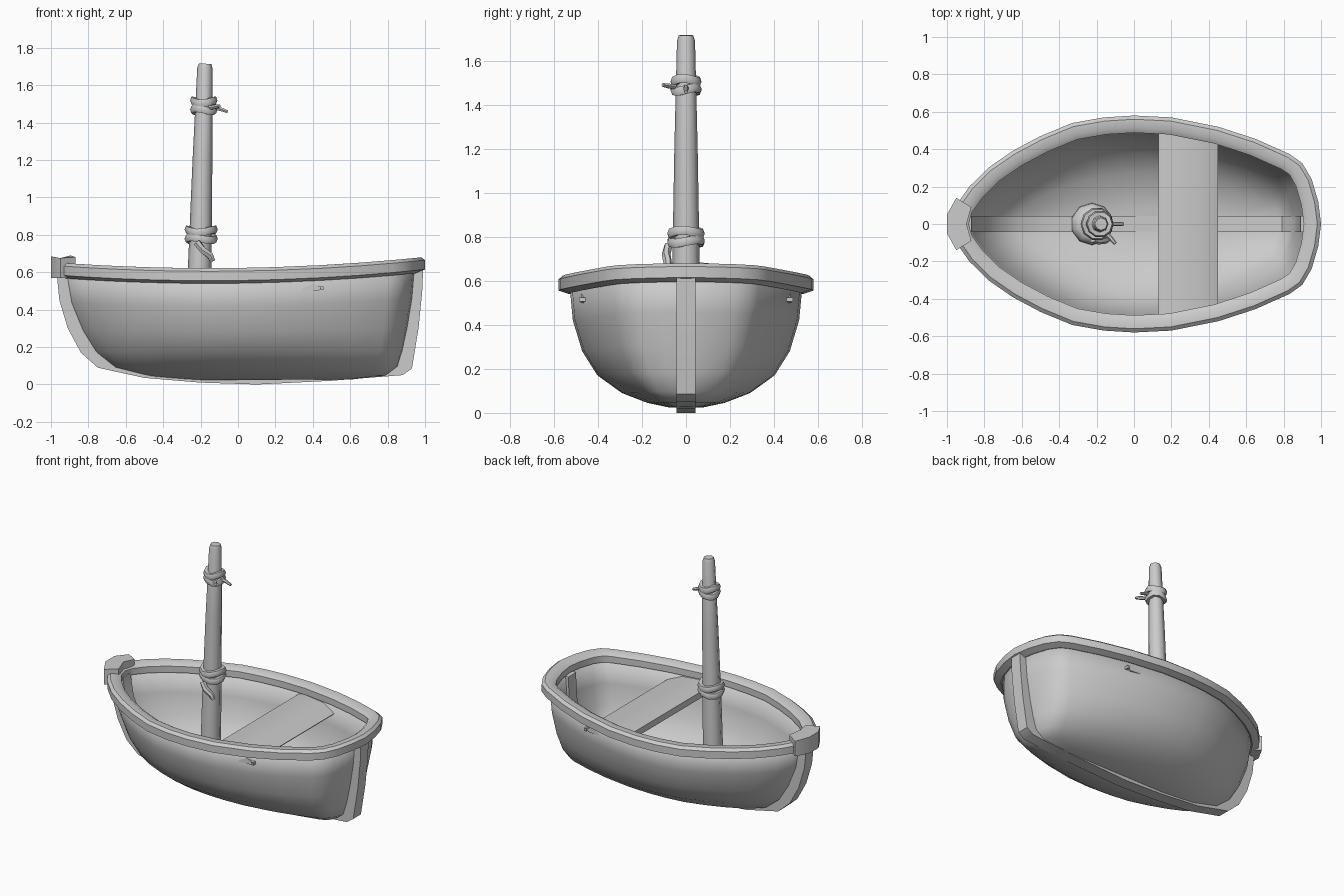
import bpy, bmesh, math
from mathutils import Vector

if "Cube" in bpy.data.objects:
    bpy.data.objects.remove(bpy.data.objects["Cube"])

mat = bpy.data.materials.new("pale grey")
mat.diffuse_color = (0.6, 0.6, 0.6, 1)
mat.use_nodes = True
mat.node_tree.nodes["Principled BSDF"].inputs["Base Color"].default_value = mat.diffuse_color


def add(name, verts, faces, angle=40, recalc=True):
    me = bpy.data.meshes.new(name)
    me.from_pydata([tuple(v) for v in verts], [], faces)
    if recalc:
        bm = bmesh.new()
        bm.from_mesh(me)
        bmesh.ops.recalc_face_normals(bm, faces=bm.faces)
        bm.to_mesh(me)
        bm.free()
    me.materials.append(mat)
    ob = bpy.data.objects.new(name, me)
    bpy.context.collection.objects.link(ob)
    bpy.ops.object.select_all(action='DESELECT')
    ob.select_set(True)
    bpy.context.view_layer.objects.active = ob
    bpy.ops.object.shade_smooth_by_angle(angle=math.radians(angle))
    return ob


def loft(name, rings, closed=False, angle=40):
    """Skin a list of equal closed rings; cap the ends unless the path closes."""
    n, m = len(rings[0]), len(rings)
    verts = [v for r in rings for v in r]
    faces = []
    for i in range(m if closed else m - 1):
        a, b = i * n, ((i + 1) % m) * n
        faces += [(a + j, a + (j + 1) % n, b + (j + 1) % n, b + j) for j in range(n)]
    if not closed:
        faces += [tuple(range(n)), tuple(range((m - 1) * n, m * n))]
    return add(name, verts, faces, angle)


def tube(name, pts, radii, sides=8, flat=1.0):
    rings = []
    pts = [Vector(p) for p in pts]
    for i, p in enumerate(pts):
        d = (pts[min(i + 1, len(pts) - 1)] - pts[max(i - 1, 0)]).normalized()
        ref = Vector((0, 0, 1)) if abs(d.z) < 0.8 else Vector((1, 0, 0))
        s = d.cross(ref).normalized()
        t = s.cross(d)
        rings.append([p + radii[i] * (s * math.cos(k * math.tau / sides) * flat
                      + t * math.sin(k * math.tau / sides)) for k in range(sides)])
    return loft(name, rings, angle=50)


# Plan outline of the boat, counter-clockwise from the bow
half = [(-0.95, 0.10), (-0.88, 0.20), (-0.78, 0.30), (-0.65, 0.39), (-0.5, 0.47),
        (-0.33, 0.54), (-0.16, 0.57), (0.0, 0.58), (0.2, 0.57), (0.45, 0.52),
        (0.65, 0.455), (0.83, 0.375), (0.9, 0.325), (0.95, 0.24), (0.985, 0.12)]
plan = ([(-0.975, 0)] + [(x, -y) for x, y in half] + [(1.0, 0)]
        + [(x, y) for x, y in reversed(half)])
N = len(plan)


def inset(d):
    out = []
    for i in range(N):
        a, b = Vector(plan[i - 1]), Vector(plan[(i + 1) % N])
        t = (b - a).normalized()
        out.append(Vector(plan[i]) + Vector((-t.y, t.x)) * d)
    return out


def sheer(x):
    return 0.06 * ((x + 0.15) / 1.15) ** 2


# Hull shell: plan outline shrunk level by level (z, bow x, stern x, width factor)
levels = [(0.59, -0.93, 0.95, 1), (0.42, -0.90, 0.935, 0.97), (0.28, -0.84, 0.91, 0.89),
          (0.17, -0.77, 0.885, 0.76), (0.09, -0.67, 0.86, 0.55),
          (0.045, -0.5, 0.8, 0.33), (0.025, -0.3, 0.6, 0.15)]
base = inset(0.05)
x0, x1 = base[0].x, base[len(half) + 1].x
verts, faces = [], []
for z, xl, xr, fy in levels:
    for p in base:
        x = xl + (p.x - x0) / (x1 - x0) * (xr - xl)
        verts.append((x, p.y * fy, z + sheer(x) * z / 0.6))
for k in range(len(levels) - 1):
    a, b = k * N, (k + 1) * N
    faces += [(b + j, b + (j + 1) % N, a + (j + 1) % N, a + j) for j in range(N)]
faces.append(tuple(reversed(range((len(levels) - 1) * N, len(levels) * N))))
hull = add("hull", verts, faces, 60, recalc=False)
sol = hull.modifiers.new("thickness", 'SOLIDIFY')
sol.thickness = 0.03
sol.offset = -1

# Gunwale: small section swept round the outline
section = [(0.0, 0.555), (0.0, 0.605), (0.02, 0.622), (0.065, 0.622), (0.092, 0.605),
           (0.092, 0.56), (0.045, 0.54)]
cols = [(inset(d), z) for d, z in section]
loft("gunwale", [[(c[i].x, c[i].y, z + sheer(c[i].x)) for c, z in cols]
                 for i in range(N)], closed=True)

# Keel with stem and stern post: outer and inner edges
outer = [(-0.97, 0.6), (-0.955, 0.45), (-0.91, 0.3), (-0.84, 0.17), (-0.75, 0.09),
         (-0.5, 0.035), (-0.2, 0.01), (0.1, 0), (0.5, 0.02), (0.88, 0.05),
         (0.93, 0.085), (0.965, 0.3), (0.985, 0.5), (0.99, 0.62)]
inner = [(-0.87, 0.6), (-0.845, 0.45), (-0.79, 0.33), (-0.72, 0.23), (-0.62, 0.15),
         (-0.45, 0.09), (-0.2, 0.07), (0.1, 0.06), (0.5, 0.065), (0.79, 0.11),
         (0.85, 0.18), (0.875, 0.35), (0.885, 0.5), (0.89, 0.6)]
W = 0.043
loft("keel", [[(a, -W, b), (a, W, b), (c, W, d), (c, -W, d)]
              for (a, b), (c, d) in zip(outer, inner)])

# Bow cap: chevron block
chev = [(-1.0, -0.05), (-0.95, -0.14), (-0.87, -0.09), (-0.895, 0), (-0.87, 0.09),
        (-0.95, 0.14), (-1.0, 0.05)]
loft("bow_cap", [[(x, y, 0.57) for x, y in chev],
                 [(x, y, 0.69 - 0.1 * abs(y)) for x, y in chev]], angle=30)

# Seat: plank with a sloping aft edge
prof = [(0.13, 0.505), (0.13, 0.55), (0.16, 0.56), (0.35, 0.56), (0.45, 0.52), (0.43, 0.50)]
loft("seat", [[(x, s * (0.5 if x < 0.3 else 0.475), z) for x, z in prof] for s in (-1, 1)],
     angle=25)

# Mast with flared foot
tube("mast", [(-0.22, 0, 0.04), (-0.205, 0, 0.62), (-0.19, 0, 1.2), (-0.177, 0, 1.69),
              (-0.176, 0, 1.715)], [0.068, 0.063, 0.053, 0.041, 0.033])
tube("mast_foot", [(-0.225, 0, 0.05), (-0.225, 0, 0.1), (-0.223, 0, 0.13)],
     [0.115, 0.11, 0.08], 10)


# Rope lashings: two crossing turns each
def lashing(name, cx, cz, r, thick):
    for k, s in enumerate((-1, 1)):
        rings = []
        for i in range(10):
            a = i * math.tau / 10
            z = cz + s * 0.021 + 0.009 * math.sin(a * 2 + k * 2)
            c, d = math.cos(a), math.sin(a)
            rings.append([(cx + (r + u * thick) * c, (r + u * thick) * d, z + v)
                          for u, v in ((-1, -0.018), (0.6, -0.02), (1, 0),
                                       (0.6, 0.02), (-1, 0.018))])
        loft(name + "_turn_%d" % (k + 1), rings, closed=True, angle=50)


lashing("lower_rope", -0.197, 0.80, 0.069, 0.02)
lashing("upper_rope", -0.183, 1.49, 0.055, 0.018)
tube("lower_rope_tail", [(-0.22, -0.08, 0.76), (-0.19, -0.09, 0.72), (-0.15, -0.085, 0.69),
                         (-0.135, -0.08, 0.66)], [0.02, 0.02, 0.02, 0.014], 6)
tube("upper_rope_tail_1", [(-0.14, 0, 1.48), (-0.1, 0, 1.475), (-0.055, 0, 1.458)],
     [0.012, 0.012, 0.009], 6)
tube("upper_rope_tail_2", [(-0.15, -0.05, 1.48), (-0.12, -0.08, 1.485), (-0.1, -0.105, 1.49)],
     [0.012, 0.012, 0.009], 6)

# Small pegs on both sides of the hull
for s, side in ((-1, "front"), (1, "back")):
    ring = [(0.442, 0.505), (0.458, 0.505), (0.458, 0.525), (0.442, 0.525)]
    loft("peg_" + side, [[(x, s * y, z) for x, z in ring] for y in (0.45, 0.485)])
